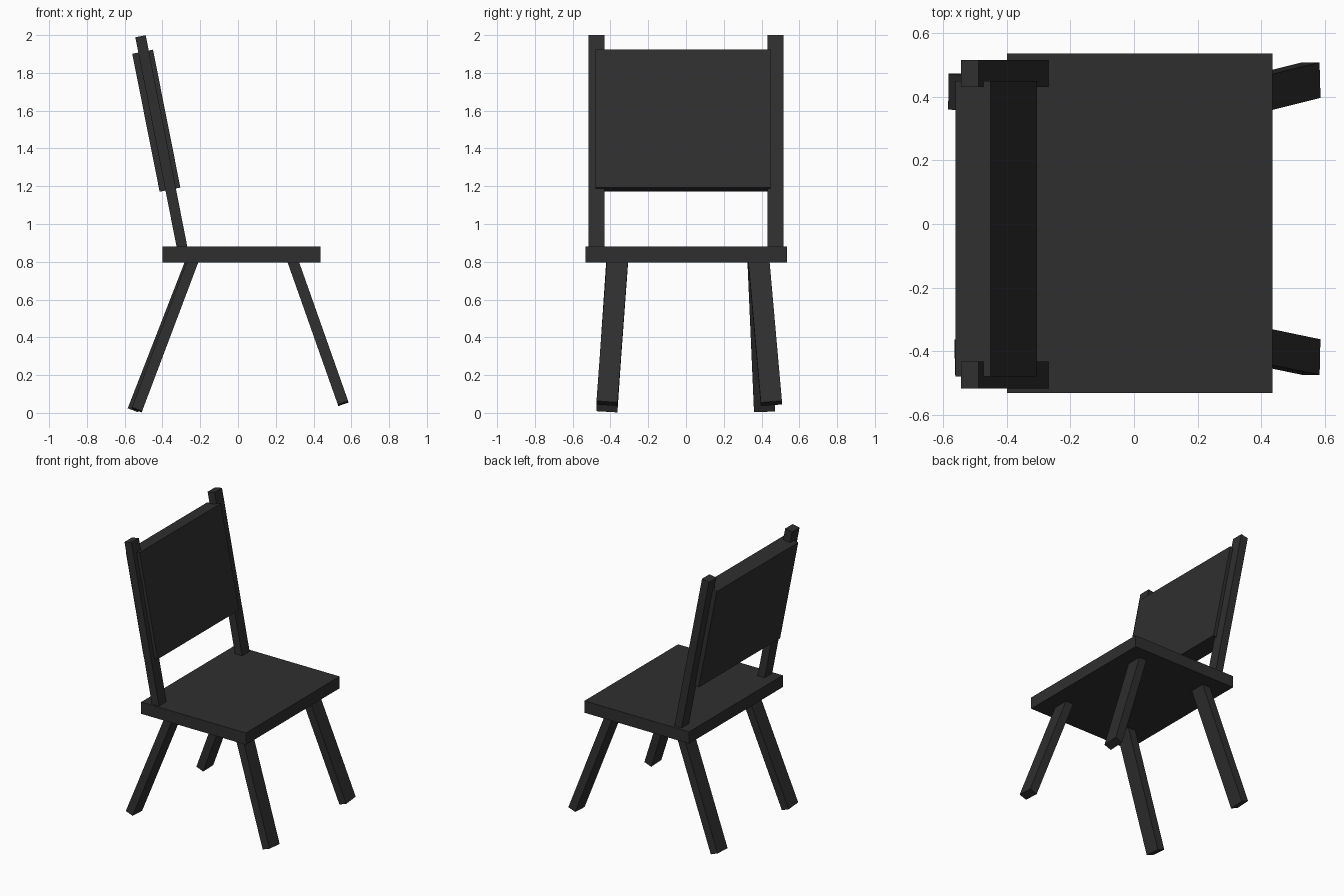
import bpy
from mathutils import Vector, Matrix

if "Cube" in bpy.data.objects:
    bpy.data.objects.remove(bpy.data.objects["Cube"])

mat = bpy.data.materials.new("charcoal")
mat.diffuse_color = (0.028, 0.028, 0.028, 1)
mat.use_nodes = True
mat.node_tree.nodes["Principled BSDF"].inputs["Base Color"].default_value = mat.diffuse_color


def box(name, size, matrix):
    bpy.ops.mesh.primitive_cube_add(size=1)
    ob = bpy.context.object
    ob.name = name
    ob.data.transform(matrix @ Matrix.Diagonal((*size, 1)))
    ob.data.materials.append(mat)
    return ob


def beam(name, start, end, thick, width):
    """Square-ended bar from start to end; width runs along y."""
    a, b = Vector(start), Vector(end)
    z = (b - a).normalized()
    x = Vector((0, 1, 0)).cross(z).normalized()
    y = z.cross(x)
    rot = Matrix((x, y, z)).transposed().to_4x4()
    return box(name, (thick, width, (b - a).length),
               Matrix.Translation((a + b) / 2) @ rot)


# Seat slab
box("seat", (0.835, 1.067, 0.085), Matrix.Translation((0.018, 0.002, 0.8375)))

# Splayed legs: foot and top centre, tops buried in the seat
legs = {
    "front_leg_left": ((0.557, -0.418, 0.05), (0.278, -0.360, 0.84)),
    "front_leg_right": ((0.557, 0.452, 0.05), (0.278, 0.382, 0.84)),
    "back_leg_left": ((-0.536, -0.419, 0.016), (-0.225, -0.363, 0.84)),
    "back_leg_right": ((-0.556, 0.416, 0.016), (-0.235, 0.380, 0.84)),
}
for name, (foot, top) in legs.items():
    beam(name, foot, top, 0.058, 0.112)

# Reclined back posts
for name, y in (("back_post_left", -0.474), ("back_post_right", 0.473)):
    beam(name, (-0.287, y, 0.83), (-0.516, y, 1.994), 0.056, 0.085)

# Backrest panel between the posts
beam("backrest", (-0.360, -0.015, 1.182), (-0.505, -0.015, 1.912), 0.112, 0.927)
